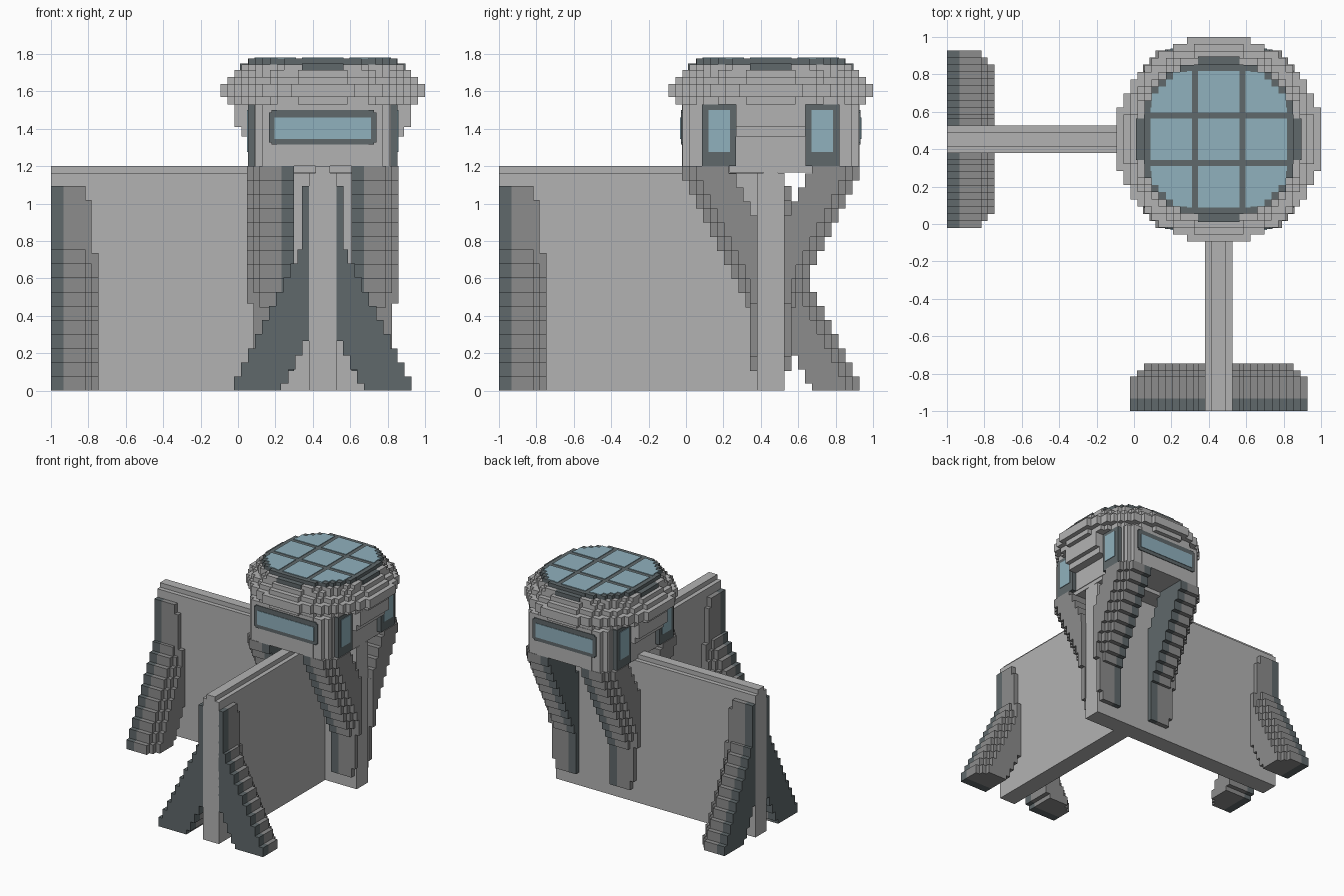
import bpy, bmesh, math

cube = bpy.data.objects.get("Cube")
if cube:
    bpy.data.objects.remove(cube, do_unlink=True)

U = 2 / 53          # size of one block step
C = 0.453           # tower axis, same in x and y


def material(name, rgb):
    m = bpy.data.materials.new(name)
    m.use_nodes = True
    m.diffuse_color = (*rgb, 1)
    m.node_tree.nodes["Principled BSDF"].inputs["Base Color"].default_value = (*rgb, 1)
    return m


LIGHT = material("light grey stone", (0.45, 0.45, 0.45))
MID = material("mid grey stone", (0.262, 0.262, 0.262))
DARK = material("dark slate", (0.115, 0.14, 0.147))
GLASS = material("pale blue glass", (0.28, 0.44, 0.51))


def prism(name, rows, lo, hi, mat, place):
    """Extrude a stepped outline. rows: (v0, v1, u0, u1) stacked in v; place maps (u, v, w) to xyz."""
    merged = []
    for r in rows:
        if merged and merged[-1][2:] == r[2:]:
            merged[-1] = (merged[-1][0], r[1], *r[2:])
        else:
            merged.append(r)
    right, left = [], []
    for v0, v1, u0, u1 in merged:
        for v in (v0, v1):
            for side, u in ((right, u1), (left, u0)):
                if not side or side[-1] != (u, v):
                    side.append((u, v))
    outline = right + left[::-1]
    bm = bmesh.new()
    ends = [[bm.verts.new(place(u, v, w)) for u, v in outline] for w in (lo, hi)]
    bm.faces.new(ends[0])
    bm.faces.new(ends[1][::-1])
    n = len(outline)
    for i in range(n):
        k = (i + 1) % n
        bm.faces.new((ends[0][i], ends[0][k], ends[1][k], ends[1][i]))
    bmesh.ops.recalc_face_normals(bm, faces=bm.faces)
    me = bpy.data.meshes.new(name)
    bm.to_mesh(me)
    bm.free()
    me.materials.append(mat)
    ob = bpy.data.objects.new(name, me)
    bpy.context.collection.objects.link(ob)
    return ob


def tower(u, v, w):
    return (C + u, C + v, w)


def box(name, x, y, z, mat):
    """Box in tower-centred x and y ranges."""
    return prism(name, [(y[0], y[1], x[0], x[1])], z[0], z[1], mat, tower)


def disc_rows(radius, cx=9, cy=9):
    """Rows of a stepped circle, clipped to a rectangle."""
    rows = []
    n = int(radius)
    for j in range(-n, n + 1):
        w = min((math.floor(math.sqrt(radius ** 2 - j * j)) + 0.5) * U, cx)
        y0, y1 = max((j - 0.5) * U, -cy), min((j + 0.5) * U, cy)
        if y1 > y0 + 1e-5:
            rows.append((y0, y1, -w, w))
    return rows


# Two walls meeting under the tower, each with a narrow ridge
box("side_wall", (-1 - C, 0.36), (-0.073, 0.073), (0, 1.163), LIGHT)
box("side_wall_ridge", (-1 - C, 0.36), (-0.038, 0.038), (1.163, 1.2), LIGHT)
box("front_wall", (-0.073, 0.073), (-1 - C, -0.073), (0, 1.163), LIGHT)
box("front_wall_ridge", (-0.038, 0.038), (-1 - C, -0.038), (1.163, 1.2), LIGHT)


def leg_rows(inset, height):
    """Stepped sloping leg: (z0, z1, inner, outer) distances from the wall centre."""
    rows, z = [], 0.0
    while z < height - 1e-4:
        z1 = min(z + U, height)
        outer = max(0.475 - int((z + 1e-4) / (2 * U)) * U - inset * U, 0.112)
        inner = max(0.222 - int((z + U + 1e-4) / (2 * U)) * U, 0.07)
        rows.append((z, z1, inner, outer))
        z = z1
    return rows


def leg(name, place):
    prism(name + "_dark_face", leg_rows(0, 1.095), 0, 0.068, DARK, place)
    prism(name + "_core", leg_rows(0, 1.095), 0.068, 0.185, MID, place)
    prism(name + "_step", leg_rows(1, 1.02), 0.185, 0.217, MID, place)
    prism(name + "_edge", leg_rows(2, 0.735), 0.217, 0.253, MID, place)


# Buttresses at the wall ends, and inverted struts carrying the tower
for s, tag in ((-1, "a"), (1, "b")):
    leg("front_buttress_" + tag, lambda d, z, t: (C + s * d, -1 + t, z))
    leg("side_buttress_" + tag, lambda d, z, t: (-1 + t, C + s * d, z))
    for q, side in ((-1, "right"), (1, "left")):
        leg(f"{side}_strut_{tag}",
            lambda d, z, t: (C + q * (0.153 + t), C + s * d, 1.2 - z))

# Tower floor and room
box("tower_floor", (-0.36, 0.36), (-0.22, 0.22), (1.167, 1.2), LIGHT)
prism("tower_room", disc_rows(14.6, 0.365, 0.475), 1.2, 1.53, LIGHT, tower)
for s, tag in ((-1, "right"), (1, "left")):
    for i, (reach, z0, z1) in enumerate(((0.435, 1.36, 1.41), (0.472, 1.41, 1.53))):
        box(f"{tag}_corbel_{i}", sorted((s * 0.36, s * reach)), (-0.185, 0.185), (z0, z1), LIGHT)

# Stepped round roof
for i, (z0, z1, r) in enumerate(((1.53, 1.57, 13.6), (1.57, 1.64, 14.6), (1.64, 1.678, 13.6),
                                 (1.678, 1.715, 12.6))):
    prism(f"roof_ring_{i}", disc_rows(r), z0, z1, LIGHT, tower)
prism("roof_ring_top", disc_rows(12.1, 0.434, 0.434), 1.715, 1.745, LIGHT, tower)
prism("skylight_frame", disc_rows(11.5, 0.4, 0.4), 1.745, 1.775, DARK, tower)
for s, tag in ((-1, "a"), (1, "b")):
    r = sorted((s * 0.36, s * 0.442))
    box("skylight_side_block_" + tag, r, (-0.11, 0.11), (1.714, 1.749), DARK)
    box("skylight_end_block_" + tag, (-0.11, 0.11), r, (1.714, 1.749), DARK)

# Nine skylight panes
bands = ((-0.365, -0.144), (-0.11, 0.11), (0.144, 0.365))
for a, (y0, y1) in enumerate(bands):
    for b, (x0, x1) in enumerate(bands):
        rows = []
        for v0, v1, u0, u1 in disc_rows(11, 0.365, 0.365):
            p, q, m, n = max(v0, y0), min(v1, y1), max(u0, x0), min(u1, x1)
            if q > p + 1e-5 and n > m + 1e-5:
                rows.append((p, q, m, n))
        prism(f"skylight_pane_{a}_{b}", rows, 1.774, 1.78, GLASS, tower)

# Wide windows front and back, pairs of tall windows on the sides
for s, tag in ((-1, "front"), (1, "back")):
    face = s * 0.475
    frame = [(1.315, 1.327, -0.275, 0.275), (1.327, 1.488, -0.287, 0.287), (1.488, 1.5, -0.275, 0.275)]
    prism(tag + "_window_frame", frame, face - s * 0.02, face + s * 0.005, DARK,
          lambda u, v, w: (C + u, C + w, v))
    box(tag + "_window_glass", (-0.257, 0.257), sorted((face, face + s * 0.009)),
        (1.345, 1.46), GLASS)
for s, tag in ((-1, "right"), (1, "left")):
    for q, end in ((-1, "front"), (1, "back")):
        box(f"{tag}_{end}_window_frame", sorted((s * 0.34, s * 0.4)),
            sorted((q * 0.185, q * 0.367)), (1.2, 1.53), DARK)
        box(f"{tag}_{end}_window_glass", sorted((s * 0.395, s * 0.405)),
            sorted((q * 0.217, q * 0.333)), (1.275, 1.5), GLASS)
